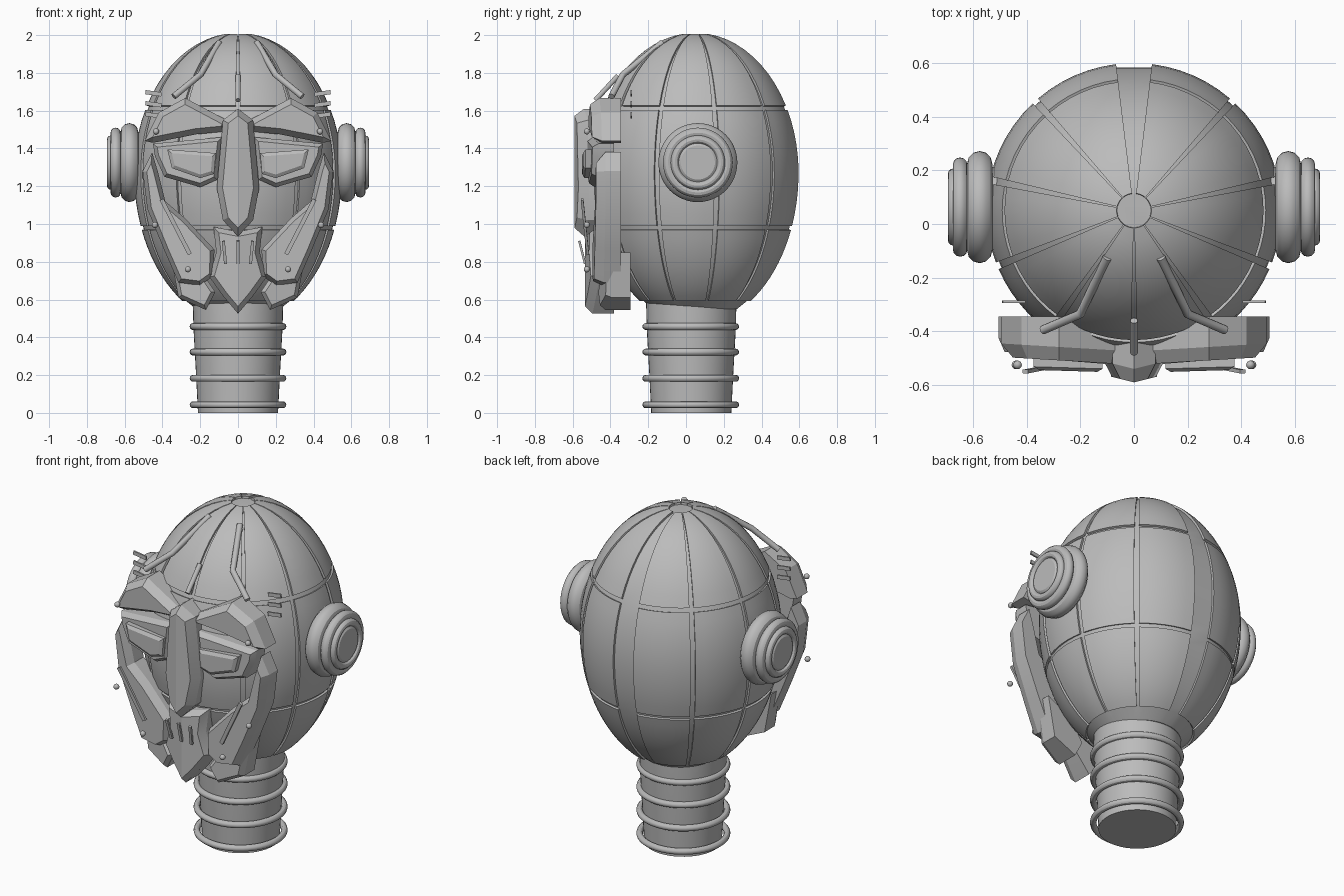
import bpy, bmesh, math
from mathutils import Vector

if "Cube" in bpy.data.objects:
    bpy.data.objects.remove(bpy.data.objects["Cube"])

grey = bpy.data.materials.new("plain_grey")
grey.diffuse_color = (0.5, 0.5, 0.5, 1)
grey.use_nodes = True
grey.node_tree.nodes["Principled BSDF"].inputs["Base Color"].default_value = grey.diffuse_color


def finish(name, bm, angle=30):
    bmesh.ops.recalc_face_normals(bm, faces=bm.faces[:])
    me = bpy.data.meshes.new(name)
    bm.to_mesh(me)
    bm.free()
    ob = bpy.data.objects.new(name, me)
    bpy.context.collection.objects.link(ob)
    me.materials.append(grey)
    bpy.ops.object.select_all(action='DESELECT')
    ob.select_set(True)
    bpy.context.view_layer.objects.active = ob
    bpy.ops.object.shade_smooth_by_angle(angle=math.radians(angle))
    return ob


def lathe(name, profile, centre, axis='Z', side=1, steps=48):
    """Revolve (radius, height) points about an axis; zero radius makes a pole."""
    bm = bmesh.new()
    rings = []
    for r, h in profile:
        ring = []
        for i in range(steps if r > 0 else 1):
            a = 2 * math.pi * i / steps
            c, s = r * math.cos(a), r * math.sin(a)
            p = (c, s, h) if axis == 'Z' else (side * h, c, s)
            ring.append(bm.verts.new(Vector(p) + Vector(centre)))
        rings.append(ring)
    for lo, hi in zip(rings, rings[1:]):
        for i in range(steps):
            j = (i + 1) % steps
            quad = [lo[i % len(lo)], lo[j % len(lo)], hi[j % len(hi)], hi[i % len(hi)]]
            bm.faces.new(list(dict.fromkeys(quad)))
    bmesh.ops.remove_doubles(bm, verts=bm.verts[:], dist=1e-5)
    return finish(name, bm)


def torus(name, R, r, centre, axis='Z', side=1, h=0):
    prof = [(R + r * math.cos(k * math.pi / 6), h + r * math.sin(k * math.pi / 6)) for k in range(13)]
    return lathe(name, prof, centre, axis, side)


def plate(name, pts, back, front, slope=0.0, inset=0.03, depth=0.04, side=1, shelf=0.0):
    """Thick armour plate from an x-z outline, with a bevelled front that falls back with |x|."""
    bm = bmesh.new()
    rear = [bm.verts.new((side * x, back, z)) for x, z in pts]
    rim = [bm.verts.new((side * x, min(front + depth + slope * abs(x), back - 0.01), z)) for x, z in pts]
    n = len(pts)
    bm.faces.new(rear[::-1])
    face = bm.faces.new(rim)
    for i in range(n):
        j = (i + 1) % n
        bm.faces.new((rear[i], rear[j], rim[j], rim[i]))
    bmesh.ops.recalc_face_normals(bm, faces=bm.faces[:])
    bmesh.ops.inset_individual(bm, faces=[face], thickness=inset, use_even_offset=True)
    for v in face.verts:
        v.co.y = front + slope * abs(v.co.x) + shelf * v.co.z
    mid = [v for v in face.verts if abs(v.co.x) < 1e-3]
    if len(mid) == 2:
        bmesh.utils.face_split(face, mid[0], mid[1])
    return finish(name, bm, 20)


def rod(name, pts, r):
    cu = bpy.data.curves.new(name, 'CURVE')
    cu.dimensions = '3D'
    cu.bevel_depth, cu.bevel_resolution, cu.use_fill_caps = r, 3, True
    sp = cu.splines.new('POLY')
    sp.points.add(len(pts) - 1)
    for p, co in zip(sp.points, pts):
        p.co = (*co, 1)
    cu.materials.append(grey)
    ob = bpy.data.objects.new(name, cu)
    bpy.context.collection.objects.link(ob)


def bar(name, a, b, width, thick):
    """Flat bar between two points, thin along y."""
    a, b = Vector(a), Vector(b)
    d = (b - a).normalized()
    w = d.cross(Vector((0, 1, 0))).normalized() * width / 2
    t = w.cross(d).normalized() * thick / 2
    bm = bmesh.new()
    vs = [bm.verts.new(p + sw * w + st * t) for p in (a, b) for sw, st in ((-1, -1), (1, -1), (1, 1), (-1, 1))]
    bm.faces.new(vs[:4])
    bm.faces.new(vs[4:])
    for i in range(4):
        j = (i + 1) % 4
        bm.faces.new((vs[i], vs[j], vs[4 + j], vs[4 + i]))
    finish(name, bm)


# Egg-shaped skull with raised panels between grooves
CY, CZ, R, TOP, LOW, STEP = 0.05, 1.27, 0.538, 0.73, 0.79, 0.012


def spans(edges, count):
    """Alternate groove / panel intervals -> list of (value, panel_after)."""
    out = []
    for k, (a, b) in enumerate(zip(edges, edges[1:])):
        m = count if k % 2 else 1
        out += [(a + (b - a) * i / m, k % 2 == 1) for i in range(m)]
    return out


def phi(z):
    return math.asin((z - CZ) / (TOP if z > CZ else LOW))


seams = [(90, 7)] + [(a, 1.4) for a in (132, 168, 202, 235, 270, 305, 338, 372, 408)]
edges = [e for a, h in seams for e in (a - h, a + h)] + [443]
cols = spans(edges, 6)
rows = spans([phi(z) for z in (0.55, 0.602, 0.972, 0.992, 1.6, 1.622, 1.995)], 10)
rows.append((phi(1.995), False))
bm = bmesh.new()
grid = []
for p, _ in rows:
    r, z = R * math.cos(p), CZ + (TOP if p > 0 else LOW) * math.sin(p)
    grid.append([bm.verts.new((r * math.cos(math.radians(a)), CY + r * math.sin(math.radians(a)), z)) for a, _ in cols])
panels = []
for i in range(len(rows) - 1):
    for j in range(len(cols)):
        k = (j + 1) % len(cols)
        f = bm.faces.new((grid[i][j], grid[i][k], grid[i + 1][k], grid[i + 1][j]))
        if rows[i][1] and cols[j][1]:
            panels.append(f)
bm.faces.new(grid[0][::-1])
bm.faces.new(grid[-1])
res = bmesh.ops.extrude_face_region(bm, geom=panels)
for v in res['geom']:
    if isinstance(v, bmesh.types.BMVert):
        d = v.co - Vector((0, CY, CZ))
        d.z *= 0.55
        v.co += d.normalized() * STEP
bmesh.ops.delete(bm, geom=[f for f in panels if f.is_valid], context='FACES_ONLY')
finish("skull", bm)

# Neck with ribs
lathe("neck", [(0, 0), (0.212, 0), (0.222, 0.2), (0.236, 0.45), (0.24, 0.62), (0, 0.62)], (0, 0.028, 0))
for z in (0.043, 0.183, 0.322, 0.457):
    torus("neck_ring", 0.238, 0.018, (0, 0.025, z))

# Central nose and chin of the mask
nose = [(0, 1.61), (0.08, 1.55), (0.112, 1.19), (0.08, 1.02), (0, 0.935), (-0.08, 1.02), (-0.112, 1.19), (-0.08, 1.55)]
plate("nose_guard", nose, -0.43, -0.59, 0.25, 0.03, 0.05)
chin = [(0, 0.96), (0.13, 0.985), (0.115, 0.85), (0.152, 0.72), (0.08, 0.62), (0, 0.525),
        (-0.08, 0.62), (-0.152, 0.72), (-0.115, 0.85), (-0.13, 0.985)]
plate("chin_guard", chin, -0.38, -0.535, 0.25, 0.025, 0.04)
for x in (-1, 0, 1):
    bar("mouth_slat", (0.078 * x, -0.565, 0.91), (0.066 * x, -0.535, 0.79), 0.016, 0.012)
rod("forehead_rod", [(0, -0.36, 1.785), (0, -0.48, 1.655)], 0.014)

brow = [(0.05, 1.545), (0.28, 1.667), (0.42, 1.59), (0.495, 1.44), (0.45, 1.43), (0.22, 1.475), (0.065, 1.49)]
frame = [(0.085, 1.46), (0.45, 1.425), (0.44, 1.36), (0.39, 1.25), (0.20, 1.195), (0.11, 1.235)]
eye = [(0.117, 1.375), (0.375, 1.395), (0.35, 1.296), (0.20, 1.243), (0.127, 1.265)]
cheek = [(0.455, 1.38), (0.505, 1.28), (0.48, 1.08), (0.39, 0.86), (0.315, 0.69), (0.2, 0.675),
         (0.13, 0.725), (0.125, 0.865), (0.28, 1.03), (0.385, 1.12), (0.425, 1.28)]
jaw = [(0.12, 0.64), (0.17, 0.545), (0.315, 0.61), (0.36, 0.85), (0.2, 0.76)]

for s in (-1, 1):
    # Face armour on each side
    plate("brow", brow, -0.345, -0.525, 0.06, 0.03, 0.05, s)
    plate("eye_frame", frame, -0.38, -0.53, 0.08, 0.02, 0.03, s)
    plate("eye", eye, -0.46, -0.555, 0.03, 0.018, 0.012, s)
    plate("cheek", cheek, -0.345, -0.505, 0.06, 0.022, 0.05, s)
    plate("jaw", jaw, -0.295, -0.5, 0.25, 0.02, 0.03, s)
    bar("cheek_slash", (s * 0.405, -0.55, 1.13), (s * 0.255, -0.52, 0.84), 0.022, 0.014)
    for x, z in ((0.434, 1.49), (0.44, 0.995), (0.265, 0.76)):
        bm = bmesh.new()
        bmesh.ops.create_uvsphere(bm, u_segments=16, v_segments=10, radius=0.016)
        bmesh.ops.translate(bm, verts=bm.verts[:], vec=(s * x, -0.525, z))
        finish("rivet", bm)

    # Crown rods and temple fins
    rod("crown_rod", [(s * 0.1, -0.125, 1.96), (s * 0.2, -0.335, 1.79), (s * 0.34, -0.395, 1.675)], 0.017)
    for k in range(3):
        z = 1.57 + 0.058 * k
        bar("temple_fin", (s * 0.405, -0.29, z), (s * 0.49, -0.29, z + 0.012), 0.022, 0.01)

    # Ear discs
    c = (0, 0.063, 1.325)
    torus("ear_cushion", 0.162, 0.047, c, 'X', s, 0.575)
    torus("ear_outer_ring", 0.158, 0.027, c, 'X', s, 0.648)
    torus("ear_inner_ring", 0.122, 0.022, c, 'X', s, 0.672)
    lathe("ear_disc", [(0.15, 0.5), (0.15, 0.645), (0.102, 0.65), (0.102, 0.682), (0.09, 0.69), (0, 0.69)], c, 'X', s)
